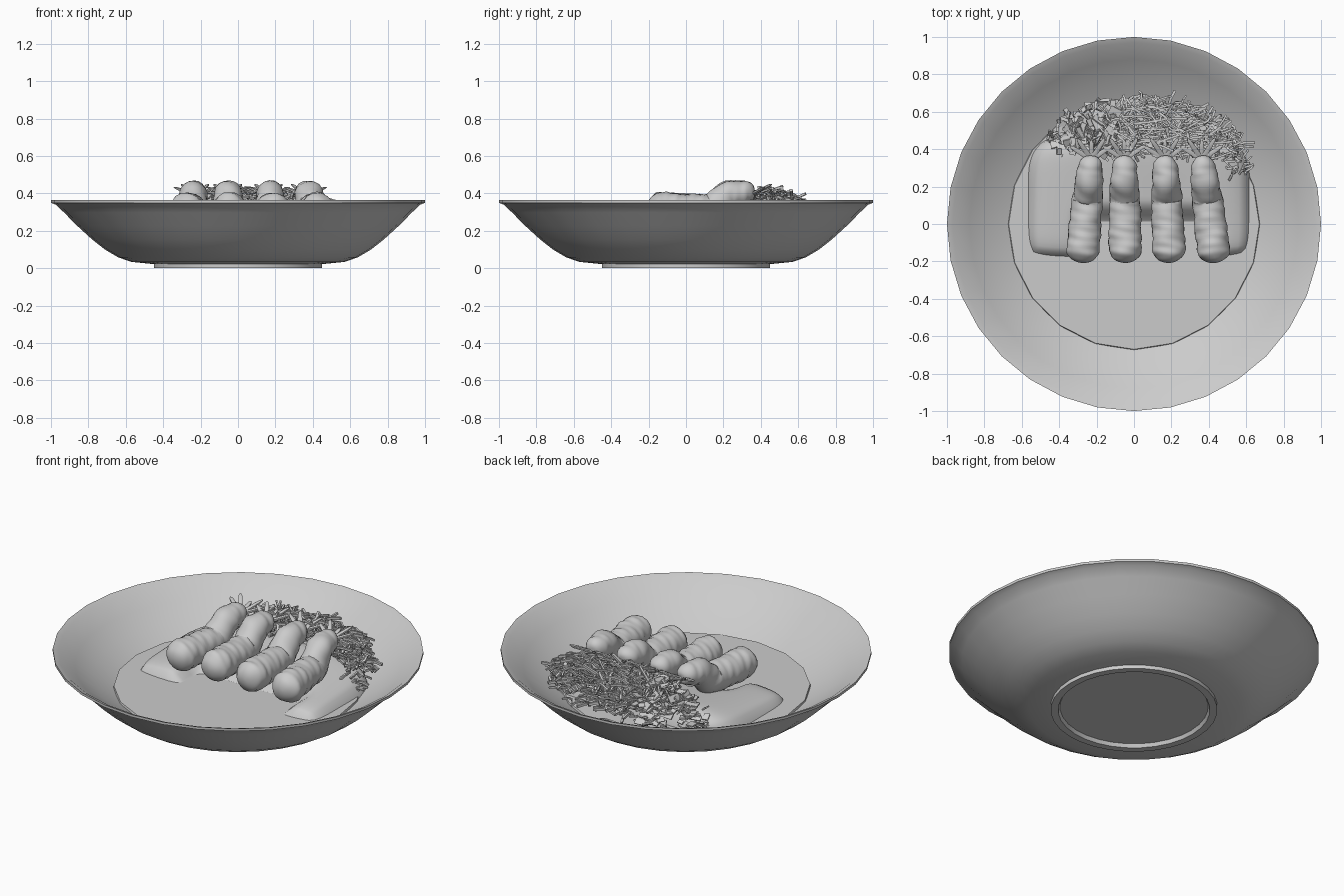
import bpy, bmesh, math, random
from mathutils import Vector, Matrix

if "Cube" in bpy.data.objects:
    bpy.data.objects.remove(bpy.data.objects["Cube"])

random.seed(4)


def finish(name, bm, smooth=None):
    bmesh.ops.recalc_face_normals(bm, faces=bm.faces)
    me = bpy.data.meshes.new(name)
    bm.to_mesh(me)
    bm.free()
    ob = bpy.data.objects.new(name, me)
    bpy.context.collection.objects.link(ob)
    if smooth:
        bpy.ops.object.select_all(action='DESELECT')
        ob.select_set(True)
        bpy.context.view_layer.objects.active = ob
        bpy.ops.object.shade_smooth_by_angle(angle=math.radians(smooth))
    return ob


def revolve(name, profile, sides=20, smooth=30):
    bm = bmesh.new()
    vs = [bm.verts.new((r, 0, z)) for r, z in profile]
    es = [bm.edges.new(p) for p in zip(vs, vs[1:])]
    bmesh.ops.spin(bm, geom=vs + es, axis=(0, 0, 1), cent=(0, 0, 0),
                   angle=2 * math.pi, steps=sides)
    bmesh.ops.remove_doubles(bm, verts=bm.verts, dist=1e-4)
    return finish(name, bm, smooth)


def tube(bm, pts, radii, sides, squash=1.0):
    """Loft rings along points; squash scales the local vertical radius."""
    rings = []
    for i, p in enumerate(pts):
        t = (pts[min(i + 1, len(pts) - 1)] - pts[max(i - 1, 0)]).normalized()
        side = t.cross(Vector((0, 0, 1)))
        side = side.normalized() if side.length > 1e-3 else Vector((1, 0, 0))
        up = side.cross(t)
        ring = []
        for k in range(sides):
            a = 2 * math.pi * (k + .5) / sides
            r = radii(i, a) if callable(radii) else radii[i]
            ring.append(bm.verts.new(p + side * r * math.cos(a) + up * r * squash * math.sin(a)))
        rings.append(ring)
    for a, b in zip(rings, rings[1:]):
        for k in range(sides):
            bm.faces.new((a[k], a[(k + 1) % sides], b[(k + 1) % sides], b[k]))
    bm.faces.new(rings[0])
    bm.faces.new(rings[-1])


def interp(table, t):
    for (a, va), (b, vb) in zip(table, table[1:]):
        if t <= b:
            f = (t - a) / (b - a)
            f = f * f * (3 - 2 * f)
            return va + (vb - va) * f
    return table[-1][1]


# Plate with foot ring
revolve("plate", [(0, .02), (.40, .02), (.41, 0), (.45, 0), (.45, .022), (.57, .034),
                  (.64, .058), (.71, .099), (.78, .154), (.86, .227), (.93, .298), (.975, .34),
                  (1, .35), (1, .365), (.97, .353), (.88, .28), (.78, .212), (.67, .15),
                  (.5, .07), (0, .06)], 32)

# Sauce pool with a thin edge
revolve("sauce", [(.675, .145), (.67, .16), (0, .16)])

# Rice bed: rounded slab, its front middle drowned in the sauce
bm = bmesh.new()
bmesh.ops.create_grid(bm, x_segments=40, y_segments=26, size=1)
for v in bm.verts:
    u, w = v.co.x, v.co.y
    edge = max(0, (1 - abs(u) ** 8) * (1 - abs(w) ** 8))
    x = .025 + .595 * u * (1 - .12 * max(0, w) ** 4) * (1 - .05 * abs(u * w) ** 6)
    y = .15 + .33 * w * (1 - .08 * abs(u) ** 6)
    crown = .065 + .09 * (w + 1) / 2 * (1 - .6 * u * u)
    dip = min(1, max(0, (.42 - abs(x - .07)) / .12)) * min(1, max(0, (.12 - y) / .14))
    dip = dip * dip * (3 - 2 * dip)
    v.co = (x, y, .15 + crown * edge ** .4 * (1 - dip) - .005 * dip)
finish("rice_bed", bm, 60)

# Fried prawns with leaf-shaped tails
N = 64
height = [(0, .318), (.35, .312), (.58, .312), (.79, .397), (.92, .4), (1, .385)]
width = [(0, .09), (.25, .088), (.45, .085), (.6, .082), (.75, .075), (.9, .067), (1, .06)]
for n, (x0, x1) in enumerate([(-.28, -.228), (-.045, -.053), (.19, .165), (.435, .362)]):
    bm = bmesh.new()
    y0, y1 = -.208, .365
    ts = [.5 - .5 * math.cos(math.pi * i / (N - 1)) for i in range(N)]
    pts = [Vector((x0 + (x1 - x0) * t, y0 + (y1 - y0) * t, interp(height, t))) for t in ts]

    def radius(i, a, n=n):
        t = ts[i]
        cap = min(1, math.sqrt(max(.0, 1 - max(0, 1 - t / .13) ** 2)),
                  math.sqrt(max(.0, 1 - max(0, 1 - (1 - t) / .11) ** 2)))
        bump = (1 + .018 * math.sin(75 * t + 2.2 * math.sin(a + n) + n)
                + .025 * math.sin(26 * t + 2 * a + 2 * n)
                + .04 * math.sin(3 * a - 17 * t + n) * math.sin(31 * t + 2 * n))
        return max(.003, interp(width, t) * cap * bump)

    tube(bm, pts, radius, 18)
    finish(f"prawn_{n + 1}", bm, 50)

    bm = bmesh.new()
    root = Vector((x1, .345, .39))
    for k, ang in enumerate((-58, -34, 0, 32, 56)):
        a = math.radians(ang)
        d = Vector((math.sin(a), math.cos(a), .32 + .12 * (k % 2)))
        ln = .135 - .03 * (k == 2)
        tube(bm, [root + d * ln * s for s in (0, .3, .65, .9, 1)],
             [.013, .015, .014, .011, .003], 6, .6)
    finish(f"prawn_tail_{n + 1}", bm, 40)


def mound(x, y):
    """Height of the salad heap and of the bowl wall below it."""
    q = 1 - ((x - .12) / .56) ** 2 - ((y - .43) / .28) ** 2
    wall = .165 + max(0, math.hypot(x, y) - .66) * .62
    return max(wall + .02, .19 + .22 * math.sqrt(max(0, q))), wall


def spot(x0, x1):
    while True:
        x, y = random.uniform(x0, x1), random.uniform(.22, .68)
        shift = .13 * max(0, (x - .3) / .3)
        if ((x - .09) / .54) ** 2 + ((y + shift - .47) / .21) ** 2 < 1 and (y > .36 or x > .5):
            return x, y


# Shredded cabbage strands, slightly bent
bm = bmesh.new()
for i in range(480):
    x, y = spot(-.2, .61)
    top, wall = mound(x, y)
    c = Vector((x, y, max(wall + .015, top - random.random() ** 1.5 * .13)))
    a = random.gauss(.25, .8)
    d = Vector((math.cos(a), math.sin(a) * .8, random.uniform(-.5, .6)))
    ln = random.uniform(.03, .1)
    if y < .4:
        ln *= .6
    if math.hypot(x, y) > .6:
        ln *= .7
        d.z *= .3
    bend = Vector((random.uniform(-.015, .015), random.uniform(-.015, .015), .012))
    r = random.uniform(.006, .01)
    tube(bm, [c - d * ln, c - d * ln * .3 + bend, c + d * ln * .3 + bend, c + d * ln], [r] * 4, 4)
finish("shredded_cabbage", bm)

# Chopped leaf flakes on the left
bm = bmesh.new()
for i in range(190):
    x, y = spot(-.49, -.1)
    top, wall = mound(x, y)
    z = max(wall + .02, top + .015 - random.random() ** 2 * .08)
    rot = Matrix.Rotation(random.uniform(0, 6.28), 4, 'Z') @ Matrix.Rotation(random.uniform(-1, 1), 4, 'X')
    size = Matrix.Diagonal((random.uniform(.03, .07), random.uniform(.02, .045), .008, 1))
    bmesh.ops.create_cube(bm, size=1, matrix=Matrix.Translation((x, y, z)) @ rot @ size)
finish("chopped_leaves", bm)
